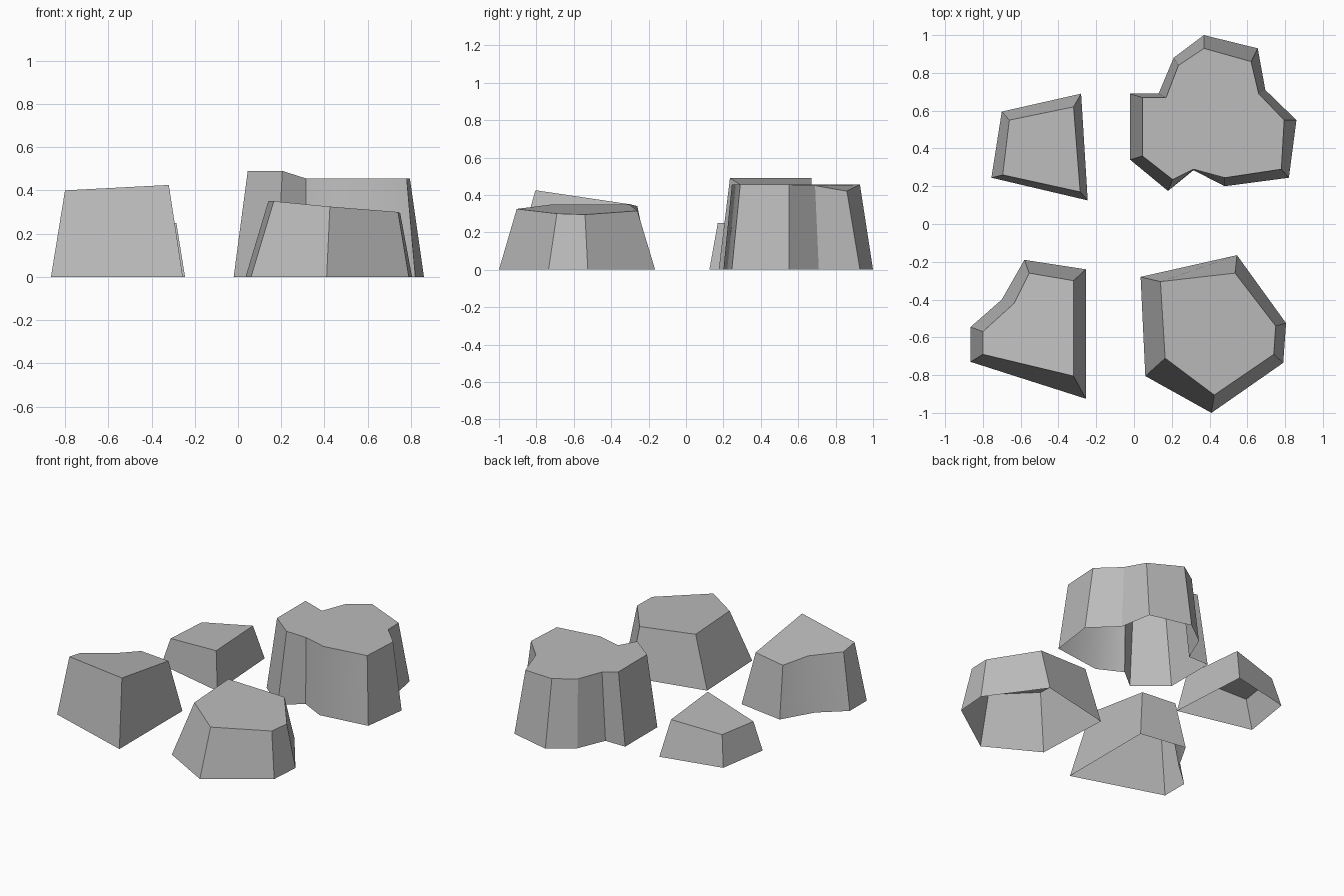
import bpy
import bmesh
import math

default_cube = bpy.data.objects.get("Cube")
if default_cube:
    bpy.data.objects.remove(default_cube, do_unlink=True)

# One plain stone colour for every rock
stone = bpy.data.materials.new("stone_grey")
stone.use_nodes = True
colour = (.5, .5, .5, 1)
stone.diffuse_color = colour
stone.node_tree.nodes["Principled BSDF"].inputs["Base Color"].default_value = colour


def build_rock(name, corners):
    """Make an open-bottomed rock with sloping walls and a flat, tilted cap.

    Each corner pairs a ground point (x, y) with its cap point (x, y, z);
    the corners run clockwise as seen from overhead.
    """
    bm = bmesh.new()
    ordered = list(reversed(corners))
    base = [bm.verts.new((*ground, 0)) for ground, cap in ordered]
    rim = [bm.verts.new(cap) for ground, cap in ordered]

    # Cap, then one wall for each side of the outline
    bm.faces.new(rim)
    for i in range(len(ordered)):
        j = (i + 1) % len(ordered)
        bm.faces.new((base[i], base[j], rim[j], rim[i]))

    mesh = bpy.data.meshes.new(name)
    bm.to_mesh(mesh)
    bm.free()
    mesh.materials.append(stone)

    rock = bpy.data.objects.new(name, mesh)
    bpy.context.collection.objects.link(rock)
    bpy.ops.object.select_all(action='DESELECT')
    rock.select_set(True)
    bpy.context.view_layer.objects.active = rock
    bpy.ops.object.shade_smooth_by_angle(angle=math.radians(30))
    return rock


# Tall lobed rock at the back
build_rock("large_back_rock", [
    ((-.02, .69), (.045, .67, .49)),
    ((.13, .69), (.17, .67, .455)),
    ((.21, .88), (.235, .84, .455)),
    ((.37, 1), (.37, .93, .455)),
    ((.655, .93), (.62, .86, .42)),
    ((.695, .71), (.66, .69, .45)),
    ((.86, .55), (.795, .55, .455)),
    ((.82, .245), (.78, .29, .455)),
    ((.48, .2), (.48, .245, .455)),
    ((.315, .285), (.315, .29, .455)),
    ((.18, .175), (.205, .235, .49)),
    ((-.02, .34), (.045, .36, .49)),
])

# Low four-sided rock at the back
build_rock("small_back_rock", [
    ((-.7, .595), (-.66, .55, .2)),
    ((-.28, .69), (-.32, .62, .24)),
    ((-.245, .125), (-.285, .17, .25)),
    ((-.755, .245), (-.695, .26, .19)),
])

# Six-sided rock at the front
build_rock("hexagonal_front_rock", [
    ((.035, -.28), (.14, -.305, .35)),
    ((.545, -.165), (.535, -.26, .315)),
    ((.805, -.525), (.75, -.54, .295)),
    ((.79, -.735), (.74, -.69, .3)),
    ((.41, -1), (.425, -.905, .325)),
    ((.06, -.805), (.165, -.71, .35)),
])

# Wedge-shaped rock with a hollowed side at the front
build_rock("wedge_front_rock", [
    ((-.865, -.545), (-.8, -.57, .38)),
    ((-.7, -.4), (-.635, -.42, .365)),
    ((-.58, -.19), (-.555, -.26, .34)),
    ((-.255, -.24), (-.32, -.3, .35)),
    ((-.255, -.925), (-.32, -.805, .425)),
    ((-.865, -.73), (-.8, -.69, .4)),
])
